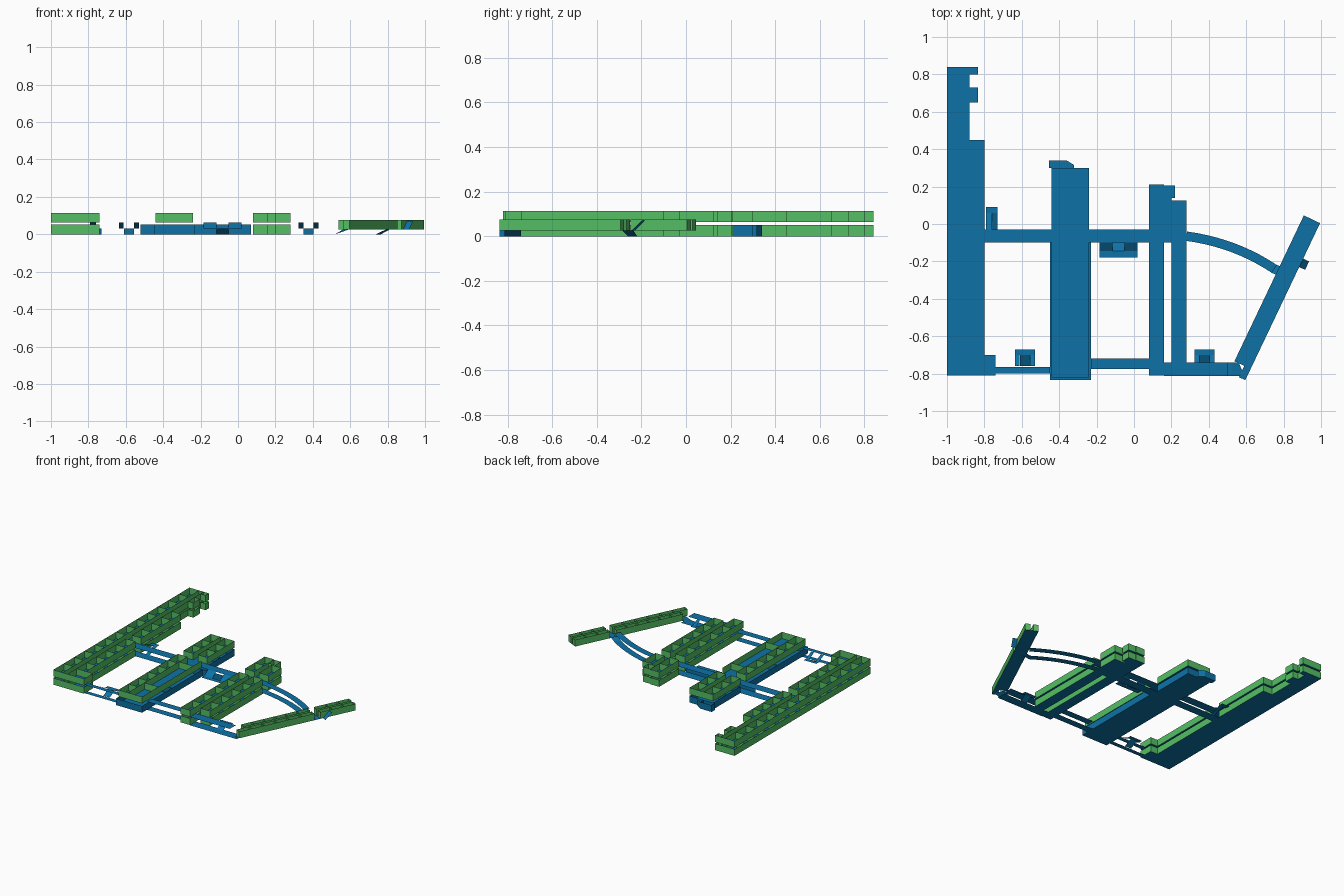
import bpy, bmesh, math
from mathutils import Matrix, Vector

cube = bpy.data.objects.get("Cube")
if cube:
    bpy.data.objects.remove(cube, do_unlink=True)


def material(name, rgb):
    m = bpy.data.materials.new(name)
    m.use_nodes = True
    m.diffuse_color = (*rgb, 1)
    m.node_tree.nodes["Principled BSDF"].inputs["Base Color"].default_value = (*rgb, 1)
    return m


GREEN = material("wall green", (0.09, 0.52, 0.13))
BLUE = material("floor blue", (0.004, 0.17, 0.39))
LEVELS = {"lower": 0.0, "upper": 0.063}
H = 0.051


class Part:
    """Thin-sheet part made of floor plates, upright walls and ramps."""

    def __init__(self, name, matrix=None):
        self.name, self.bm = name, bmesh.new()
        self.matrix = matrix or Matrix()

    def face(self, pts, mat):
        f = self.bm.faces.new([self.bm.verts.new(self.matrix @ Vector(p)) for p in pts])
        f.material_index = mat

    def floor(self, x0, x1, y0, y1, z):
        self.face([(x0, y0, z), (x1, y0, z), (x1, y1, z), (x0, y1, z)], 1)

    def wall(self, x0, y0, x1, y1, z, mat=0, h=H):
        self.face([(x0, y0, z), (x1, y1, z), (x1, y1, z + h), (x0, y0, z + h)], mat)

    def rooms(self, x0, x1, y0, y1, z, count=1, mat=0):
        """Walled row of rooms along y with evenly spaced partitions."""
        self.floor(x0, x1, y0, y1, z)
        for x in (x0, x1):
            self.wall(x, y0, x, y1, z, mat)
        for i in range(count + 1):
            y = y0 + (y1 - y0) * i / count
            self.wall(x0, y, x1, y, z, mat)

    def ramp(self, x0, x1, y0, z0, y1, z1):
        self.face([(x0, y0, z0), (x1, y0, z0), (x1, y1, z1), (x0, y1, z1)], 1)

    def done(self):
        me = bpy.data.meshes.new(self.name)
        self.bm.to_mesh(me)
        self.bm.free()
        me.materials.append(GREEN)
        me.materials.append(BLUE)
        ob = bpy.data.objects.new(self.name, me)
        bpy.context.collection.objects.link(ob)


for level, z in LEVELS.items():
    # Long wing on the right: outer rooms, corridor, inner rooms, end tabs
    p = Part(f"long_wing_{level}")
    p.rooms(-1, -0.92, -0.81, 0.84, z, 13)
    p.rooms(-0.88, -0.80, -0.70, -0.10, z, 5)
    p.rooms(-0.88, -0.80, -0.03, 0.45, z, 4)
    p.floor(-0.92, -0.88, -0.81, 0.84, z)
    p.floor(-0.88, -0.80, -0.10, -0.03, z)
    p.rooms(-0.88, -0.74, -0.81, -0.70, z, 1)
    p.rooms(-0.88, -0.835, 0.80, 0.84, z)
    p.rooms(-0.88, -0.835, 0.65, 0.73, z)
    p.wall(-0.92, -0.81, -0.88, -0.81, z)
    p.wall(-0.92, 0.84, -0.88, 0.84, z)
    for a, b in ((0.45, 0.65), (0.73, 0.80)):
        p.wall(-0.88, a, -0.88, b, z)
    p.done()

    # Twin wings on the left
    p = Part(f"twin_wing_{level}")
    p.rooms(0.08, 0.16, -0.81, -0.10, z, 5)
    p.rooms(0.08, 0.16, -0.03, 0.21, z, 2)
    p.rooms(0.20, 0.28, -0.74, -0.10, z, 5)
    p.rooms(0.20, 0.28, -0.03, 0.125, z, 1)
    p.rooms(0.16, 0.22, 0.14, 0.205, z)
    p.floor(0.16, 0.20, -0.03, 0.14, z)
    p.done()

    # Straight passages between the wings
    p = Part(f"passages_{level}")
    p.floor(-0.80, 0.28, -0.10, -0.03, z)
    p.floor(-0.74, -0.45, -0.80, -0.765, z)
    p.floor(-0.23, 0.08, -0.775, -0.72, z)
    p.floor(0.16, 0.56, -0.813, -0.74, z) if z == 0 else p.floor(0.16, 0.50, -0.813, -0.74, z)
    p.done()

    # Curved passage
    p = Part(f"curved_passage_{level}")
    a, b, c = Vector((0.28, -0.065)), Vector((0.54, -0.10)), Vector((0.75, -0.24))
    rows = []
    for i in range(11):
        t = i / 10
        pos = a * (1 - t) ** 2 + b * 2 * t * (1 - t) + c * t * t
        d = ((b - a) * (1 - t) + (c - b) * t).normalized()
        n = Vector((-d.y, d.x)) * 0.025
        rows.append(((*(pos + n), z), (*(pos - n), z)))
    for r, s in zip(rows, rows[1:]):
        p.face([r[1], s[1], s[0], r[0]], 1)
    if z == 0:
        r = rows[-1]
        p.face([r[1], (0.79, -0.285, 0.025), (0.81, -0.235, 0.025), r[0]], 1)
    p.done()

# Middle hall, lower storey with blue walls
p = Part("middle_hall_lower")
p.rooms(-0.45, -0.23, -0.835, -0.10, 0, 2, 1)
p.rooms(-0.44, -0.24, -0.03, 0.30, 0, 2, 1)
p.rooms(-0.455, -0.36, 0.30, 0.34, 0, 1, 1)
p.face([(-0.36, 0.30, 0), (-0.32, 0.30, 0), (-0.32, 0.315, 0), (-0.36, 0.34, 0)], 1)
p.wall(-0.36, 0.34, -0.32, 0.315, 0, 1)
p.wall(-0.52, -0.10, 0.07, -0.10, 0, 1)
p.done()

# Middle hall, upper storey with rooms on one side of an open floor
p = Part("middle_hall_upper")
z = LEVELS["upper"]
p.rooms(-0.44, -0.36, -0.82, -0.10, z, 6)
p.rooms(-0.44, -0.36, -0.03, 0.30, z, 3)
p.rooms(-0.32, -0.24, -0.03, 0.30, z, 3)
p.floor(-0.36, -0.32, -0.03, 0.30, z)
p.wall(-0.36, 0.30, -0.32, 0.30, z)
p.floor(-0.36, -0.24, -0.82, -0.10, z)
p.wall(-0.24, -0.82, -0.24, -0.10, z)
p.wall(-0.36, -0.82, -0.24, -0.82, z)
p.wall(-0.36, -0.62, -0.24, -0.62, z)
p.wall(-0.36, -0.20, -0.24, -0.20, z)
p.done()

# Slanted wing: local x runs across, local y along its length
angle = -math.atan2(0.40, 0.84)
slant = Matrix.Translation((0.595, -0.835, 0.025)) @ Matrix.Rotation(angle, 4, "Z")
p = Part("slanted_wing", slant)
for a, b, n in ((0.0, 0.60, 6), (0.65, 0.93, 3)):
    p.rooms(-0.038, 0, a, b, 0, n)
    p.rooms(-0.096, -0.058, max(a, 0.067), b, 0, n)
p.floor(-0.058, -0.038, 0.067, 0.93, 0)
p.floor(-0.096, 0, 0.60, 0.65, 0)
p.ramp(0, 0.035, 0.67, 0, 0.72, 0.045)
p.done()

# Sloping link up to the slanted wing
p = Part("slanted_wing_ramp")
p.face([(0.52, -0.813, 0), (0.59, -0.813, 0.025), (0.56, -0.74, 0.025), (0.52, -0.74, 0)], 1)
p.done()

# Split stairs: one flight up, a landing, two flights back
for name, x in (("right_stair", -0.583), ("left_stair", 0.377)):
    p = Part(name)
    p.ramp(x - 0.027, x + 0.027, -0.76, 0, -0.70, 0.032)
    p.floor(x - 0.053, x + 0.053, -0.70, -0.67, 0.032)
    for side in (-1, 1):
        a, b = sorted((x + side * 0.028, x + side * 0.053))
        p.ramp(a, b, -0.76, 0.063, -0.70, 0.032)
    p.done()

# Stair beside the long wing
p = Part("corner_stair")
p.ramp(-0.76, -0.73, -0.03, 0, 0.06, 0.032)
p.ramp(-0.79, -0.76, -0.03, 0.063, 0.06, 0.032)
p.floor(-0.79, -0.73, 0.06, 0.09, 0.032)
p.done()

# Central stair in front of the main passage
p = Part("central_stair")
p.floor(-0.185, 0.02, -0.18, -0.145, 0.032)
p.ramp(-0.115, -0.05, -0.145, 0.032, -0.10, 0)
for a, b in ((-0.185, -0.115), (-0.05, 0.02)):
    p.ramp(a, b, -0.145, 0.032, -0.10, 0.063)
p.done()
